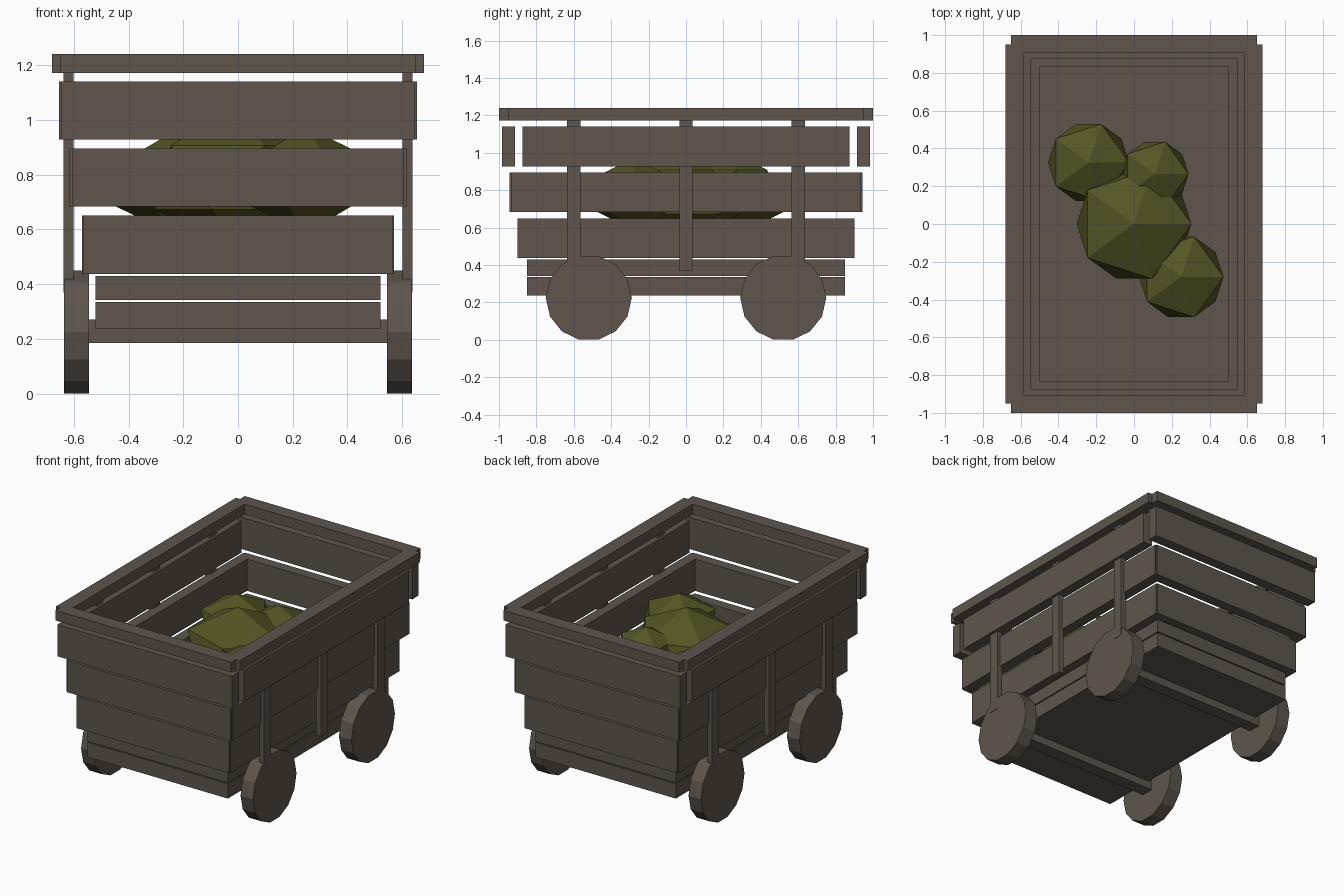
import bpy
import math

cube = bpy.data.objects.get("Cube")
if cube:
    bpy.data.objects.remove(cube, do_unlink=True)


def make_material(name, rgb):
    mat = bpy.data.materials.new(name)
    mat.use_nodes = True
    colour = (*rgb, 1)
    mat.diffuse_color = colour
    bsdf = mat.node_tree.nodes["Principled BSDF"]
    bsdf.inputs["Base Color"].default_value = colour
    bsdf.inputs["Roughness"].default_value = 0.9
    return mat


wood = make_material("weathered_wood", (0.112, 0.091, 0.073))
moss = make_material("olive_stone", (0.090, 0.090, 0.018))


def finish(name, mat):
    ob = bpy.context.object
    ob.name = name
    ob.data.materials.append(mat)
    return ob


def box(name, x, y, z):
    """Box from (min, max) ranges on each axis."""
    centre = [(a + b) / 2 for a, b in (x, y, z)]
    bpy.ops.mesh.primitive_cube_add(size=1, location=centre)
    ob = finish(name, wood)
    ob.scale = [b - a for a, b in (x, y, z)]
    return ob


def span(sign, inner, outer):
    return tuple(sorted((sign * inner, sign * outer)))


def frame(name, side_x, side_len, end_y, end_len, thick, z):
    """Four planks: two long sides and two ends."""
    for s, side, end in ((1, "left", "back"), (-1, "right", "front")):
        box(f"{name}_{side}_plank", span(s, side_x - thick, side_x),
            (-side_len, side_len), z)
        box(f"{name}_{end}_plank", (-end_len, end_len),
            span(s, end_y - thick, end_y), z)


# Floor: two stacked slabs with a thin gap
for name, z in (("lower_floor", (0.237, 0.335)), ("upper_floor", (0.342, 0.43))):
    box(name, (-0.52, 0.52), (-0.85, 0.85), z)

# Flaring plank walls and top rim
frame("lower_wall", 0.57, 0.893, 0.9, 0.565, 0.07, (0.437, 0.65))
frame("middle_wall", 0.615, 0.935, 0.943, 0.606, 0.07, (0.683, 0.895))
frame("upper_wall", 0.655, 0.873, 0.985, 0.647, 0.07, (0.928, 1.14))
frame("rim", 0.68, 0.95, 1.0, 0.65, 0.095, (1.172, 1.24))

# Upright posts, axles and wheels
for s, side in ((1, "left"), (-1, "right")):
    for y in (-0.6, 0, 0.6):
        box(f"{side}_post", span(s, 0.602, 0.638), (y - 0.035, y + 0.035),
            (0.37, 1.18))
    for y in (-0.52, 0.52):
        bpy.ops.mesh.primitive_cylinder_add(
            vertices=14, radius=0.23, depth=0.092,
            location=(s * 0.59, y, 0.225), rotation=(0, math.pi / 2, 0))
        wheel = finish(f"{side}_wheel", wood)
        # Turn so a flat edge rests on the ground
        bottom = min((wheel.matrix_basis @ v.co).z for v in wheel.data.vertices)
        if bottom < -0.002:
            wheel.rotation_euler = (math.pi / 14, math.pi / 2, 0)
for y in (-0.52, 0.52):
    box("axle", (-0.56, 0.56), (y - 0.042, y + 0.042), (0.185, 0.27))

# Faceted stones in the cart
for name, radius, place in (
        ("large_stone", 0.34, (0, 0, 0.79)),
        ("back_stone", 0.24, (-0.24, 0.325, 0.77)),
        ("front_stone", 0.25, (0.25, -0.28, 0.78)),
        ("small_stone", 0.2, (0.11, 0.265, 0.84))):
    bpy.ops.mesh.primitive_ico_sphere_add(subdivisions=1, radius=radius,
                                          location=place)
    finish(name, moss).scale.z = 0.77
